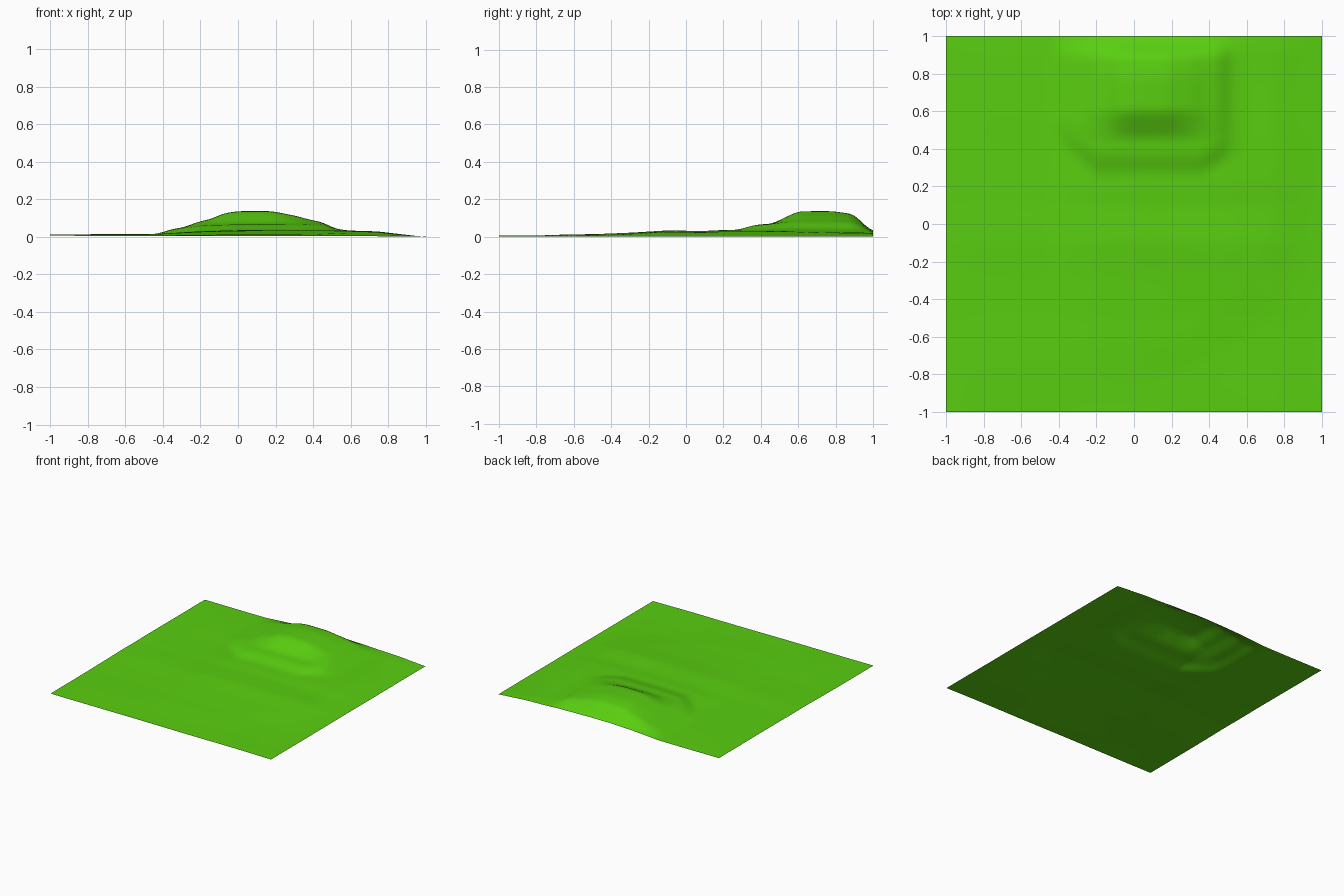
import bpy, bmesh, math

if "Cube" in bpy.data.objects:
    bpy.data.objects.remove(bpy.data.objects["Cube"])


def lerp(pts, t):
    if t <= pts[0][0]:
        return pts[0][1]
    for (a, u), (b, v) in zip(pts, pts[1:]):
        if t <= b:
            return u + (v - u) * (t - a) / (b - a)
    return pts[-1][1]


def prof(pts, t, r=0.025):
    # profile value with softened corners
    return sum(lerp(pts, t + r * k) for k in (-1, 0, 1)) / 3


# Low swell across the whole field
base_x = [(-1, .25), (-.45, .28), (-.2, .8), (0, 1), (.5, 1), (.75, .75), (.86, .4), (1, 0)]
base_y = [(-1, .08), (-.5, .25), (-.28, .55), (-.1, .95), (.1, .82), (.2, 1), (.93, .95), (1, .75)]
# Lower terrace of the hill
low_x = [(-.43, 0), (-.36, .55), (-.25, .9), (-.15, 1), (.45, 1), (.52, .25), (.6, 0)]
low_y = [(.27, 0), (.37, .8), (.47, 1), (.9, 1), (.95, .5), (1, 0)]
# Upper hill top
top_x = [(-.28, 0), (-.22, .25), (-.14, .45), (-.08, .85), (0, 1), (.18, 1), (.3, .65), (.4, .25), (.5, 0)]
top_y = [(.46, 0), (.55, .65), (.6, 1), (.78, 1), (.9, .75), (.94, .3), (1, 0)]


def height(x, y):
    # terrace foot bends back at both ends
    bend = max(0, x - .35) * .5 + max(0, -.2 - x) * .8
    yl = y - bend * max(0, min(1, (.8 - y) / .3))
    h = .006 + .03 * prof(base_x, x) * prof(base_y, y)
    h += .036 * prof(low_x, x) * prof(low_y, yl)
    h += .066 * prof(top_x, x) * prof(top_y, y)
    # outer edge of the swell and faint ripples
    d = math.hypot(x + .1, y - .2)
    h -= .005 * max(0, min(1, (d - .85) / .2)) * max(0, min(1, x + .6))
    return h + .001 * math.sin(9 * y + 2 * x) * math.cos(5 * x)


# Terrain sheet
bm = bmesh.new()
bmesh.ops.create_grid(bm, x_segments=100, y_segments=100, size=1)
for v in bm.verts:
    v.co.z = height(v.co.x, v.co.y)
low = min(v.co.z for v in bm.verts)
for v in bm.verts:
    v.co.z -= low
for f in bm.faces:
    f.smooth = True
mesh = bpy.data.meshes.new("terrain")
bm.to_mesh(mesh)
bm.free()
terrain = bpy.data.objects.new("terrain", mesh)
bpy.context.collection.objects.link(terrain)

grass = bpy.data.materials.new("grass")
grass.diffuse_color = (.1, .62, .005, 1)
grass.use_nodes = True
grass.node_tree.nodes["Principled BSDF"].inputs["Base Color"].default_value = grass.diffuse_color
mesh.materials.append(grass)
